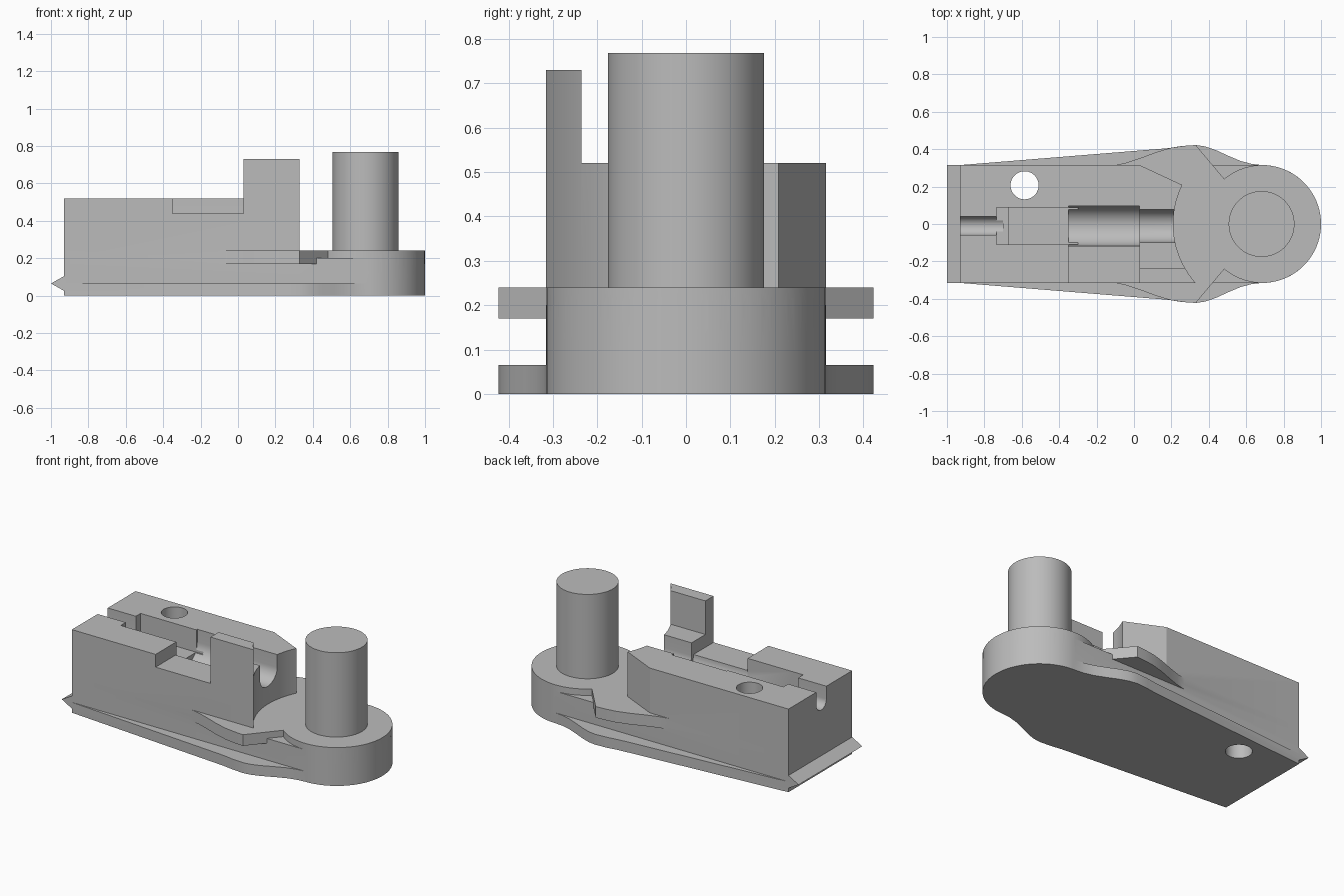
import bpy, bmesh
from math import sin, cos, radians
from mathutils import Matrix

cube = bpy.data.objects.get("Cube")
if cube:
    bpy.data.objects.remove(cube, do_unlink=True)

grey = bpy.data.materials.new("plain grey")
grey.use_nodes = True
grey.diffuse_color = (0.5, 0.5, 0.5, 1)
grey.node_tree.nodes["Principled BSDF"].inputs["Base Color"].default_value = (0.5, 0.5, 0.5, 1)

# Main dimensions
END = 0.685      # centre of the round end
HALF = 0.315     # half width of the body
BACK = -0.93
DECK = 0.24
TOP = 0.52
AXIS_Y, AXIS_Z = -0.01, 0.44


def prism(name, points, low, high, axis="Z"):
    """Extrude a closed outline along Z (x, y), X (y, z) or Y (x, z)."""
    place = {"Z": lambda a, b, h: (a, b, h),
             "X": lambda a, b, h: (h, a, b),
             "Y": lambda a, b, h: (a, h, b)}[axis]
    bm = bmesh.new()
    lower = [bm.verts.new(place(a, b, low)) for a, b in points]
    upper = [bm.verts.new(place(a, b, high)) for a, b in points]
    bm.faces.new(lower)
    bm.faces.new(upper)
    n = len(points)
    for i in range(n):
        j = (i + 1) % n
        bm.faces.new((lower[i], lower[j], upper[j], upper[i]))
    bmesh.ops.recalc_face_normals(bm, faces=bm.faces)
    mesh = bpy.data.meshes.new(name)
    bm.to_mesh(mesh)
    bm.free()
    mesh.materials.append(grey)
    ob = bpy.data.objects.new(name, mesh)
    bpy.context.collection.objects.link(ob)
    return ob


def arc(cx, cy, r, start, stop, steps):
    angles = [radians(start + (stop - start) * i / steps) for i in range(steps + 1)]
    return [(cx + r * cos(a), cy + r * sin(a)) for a in angles]


def circle(cx, cy, r, steps=64):
    return arc(cx, cy, r, 0, 360, steps)[:-1]


def rect(x0, y0, x1, y1):
    return [(x0, y0), (x1, y0), (x1, y1), (x0, y1)]


def combine(target, other, operation):
    mod = target.modifiers.new(operation, "BOOLEAN")
    mod.operation = operation
    mod.solver = "EXACT"
    mod.object = other
    bpy.context.view_layer.objects.active = target
    bpy.ops.object.modifier_apply(modifier=mod.name)
    bpy.data.objects.remove(other, do_unlink=True)


def rounded_layer(name, side, angle, low, high):
    """Symmetrical plate: side points, then the round end."""
    mirrored = [(x, -y) for x, y in reversed(side)]
    return prism(name, side + arc(END, 0, HALF, angle, -angle, 56) + mirrored, low, high)


# Base layers: lower flange, waist and notched upper flange
flange_side = [(BACK, HALF), (0.18, 0.405), (0.25, 0.416), (0.33, 0.422), (0.38, 0.415),
               (0.44, 0.394), (0.51, 0.362), (0.57, 0.337), (0.63, 0.321)]
wing_side = [(BACK, HALF), (-0.1, HALF), (-0.04, 0.328), (0.04, 0.355), (0.12, 0.385),
             (0.2, 0.408), (0.27, 0.418), (0.33, 0.422)]
base = rounded_layer("holder_body", flange_side, 90, 0, 0.065)
waist = rounded_layer("waist", [(BACK, HALF)], 90, 0.03, 0.2)
wings = rounded_layer("upper_flange", wing_side, 130, 0.17, DECK)

# Upper block with a bevelled rear corner, and the tall tab
block = prism("block", [(BACK, -HALF), (0.36, -HALF), (0.36, 0.161), (0.03, HALF), (BACK, HALF)],
              0.2, TOP)
tab = prism("tab", rect(0.03, -HALF, 0.36, -0.235), 0.4, 0.73)
combine(block, tab, "UNION")


# Stepped round-bottomed channel along the block
def channel(x0, x1, r):
    outline = arc(AXIS_Y, AXIS_Z, r, 180, 360, 24)
    outline += [(AXIS_Y + r, 0.9), (AXIS_Y - r, 0.9)]
    return prism("channel_cutter", outline, x0, x1, "X")


cutters = [
    channel(-1.1, -0.7, 0.05),
    channel(-0.35, 0.03, 0.107),
    channel(0.0, 0.45, 0.088),
    prism("pocket_cutter", rect(-0.735, -0.11, -0.3, 0.087), 0.40, 0.9),
    prism("pocket_step_cutter", rect(-0.67, -0.11, -0.3, 0.087), 0.38, 0.9),
    prism("front_notch_cutter", rect(-0.35, -0.5, 0.03, AXIS_Y), AXIS_Z, 0.9),
    prism("round_clearance_cutter", circle(END, 0, 0.475, 96), 0.1, 0.9),
]
for cutter in cutters:
    combine(block, cutter, "DIFFERENCE")

# Post and pointed lip across the straight end
post = prism("post", circle(END - 0.003, 0, 0.176), 0.1, 0.768)
lip = prism("end_lip", [(BACK + 0.01, 0.02), (-1, 0.065), (BACK + 0.01, 0.11)], -HALF, HALF, "Y")
for part in (waist, wings, block, post, lip):
    combine(base, part, "UNION")

# Vertical through hole
combine(base, prism("hole_cutter", circle(-0.585, 0.207, 0.075, 48), -0.2, 0.9), "DIFFERENCE")

bpy.ops.object.select_all(action="DESELECT")
base.select_set(True)
bpy.context.view_layer.objects.active = base
bpy.ops.object.shade_smooth_by_angle(angle=radians(25))
